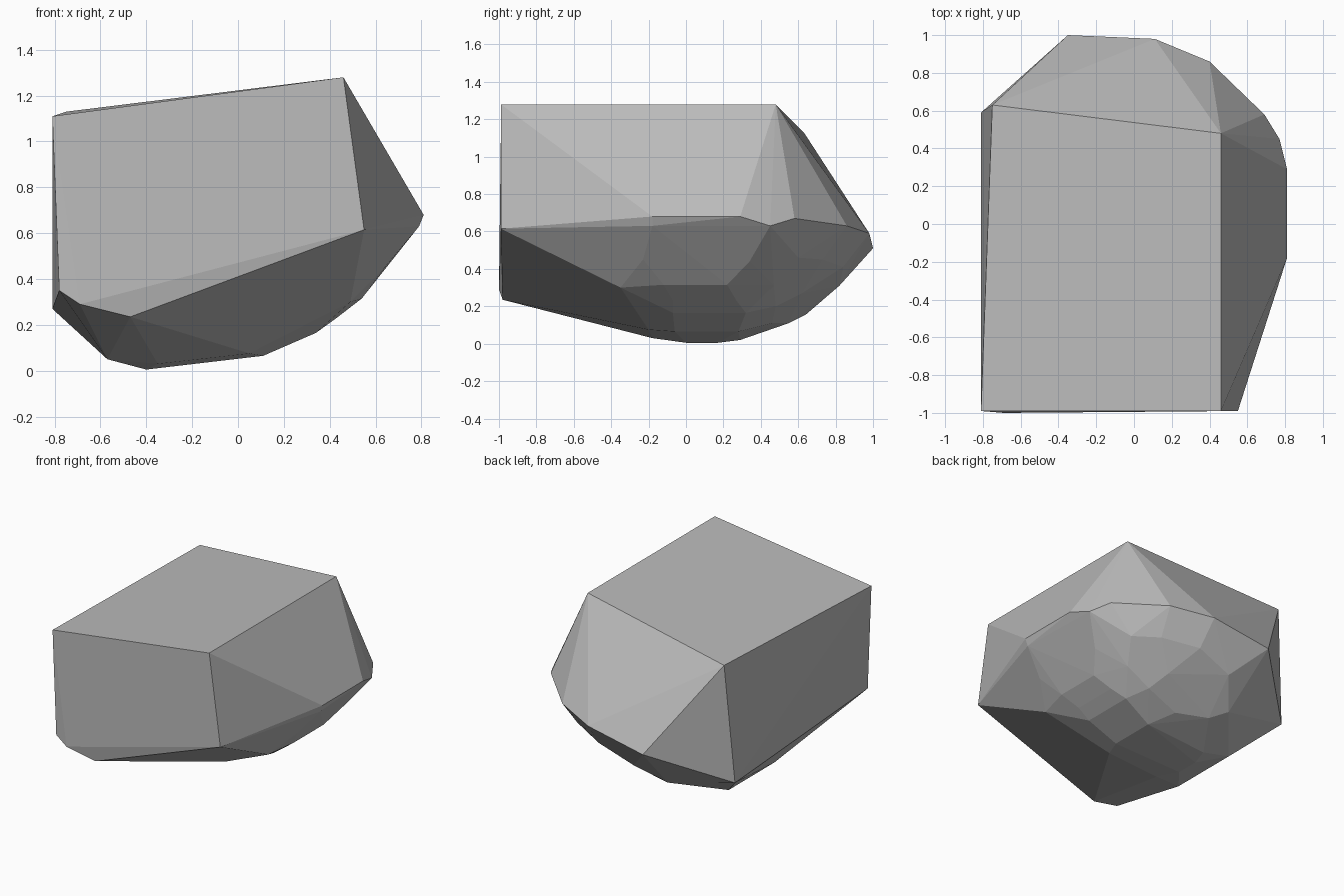
import bpy
import bmesh
import math

# Cut crown of the stone: four top corners
crown = [
    (0.46, -0.99, 1.28), (0.46, 0.48, 1.28),
    (-0.81, -0.99, 1.11), (-0.75, 0.63, 1.13),
]

# Ridge running round the widest part, front right to back left, then the front edge
ridge = [
    (0.55, -0.99, 0.615), (0.81, -0.18, 0.68), (0.81, 0.29, 0.68),
    (0.69, 0.58, 0.67), (0.40, 0.86, 0.63), (0.11, 0.98, 0.59),
    (-0.35, 1.0, 0.51), (-0.81, 0.59, 0.27), (-0.78, -0.99, 0.35),
    (-0.69, -1.0, 0.29), (-0.47, -0.98, 0.235),
]

# Rounded underside, central rows: x, z, then the y of both ends
rows = [
    (0.54, 0.315, -0.12, 0.22), (0.43, 0.23, -0.07, 0.27),
    (0.34, 0.165, -0.07, 0.32), (0.11, 0.065, -0.06, 0.28),
    (-0.40, 0.005, 0.0, 0.17), (-0.57, 0.05, -0.21, 0.32),
]

# Rounded underside, outer facets
underside = [
    (0.79, -0.18, 0.63), (0.64, -0.23, 0.45), (0.49, -0.35, 0.30),
    (0.38, -0.18, 0.21), (0.05, -0.20, 0.075), (-0.35, -0.18, 0.03),
    (0.77, 0.45, 0.63), (0.63, 0.34, 0.44), (0.45, 0.47, 0.31),
    (0.27, 0.48, 0.20), (0.53, 0.60, 0.46), (0.37, 0.73, 0.45),
    (0.22, 0.62, 0.27), (0.02, 0.46, 0.11), (0.12, 0.84, 0.41),
    (-0.37, 0.29, 0.02), (-0.20, 0.55, 0.11), (-0.30, 0.64, 0.155),
    (-0.15, 0.82, 0.31),
]

points = crown + ridge + underside
for x, z, y1, y2 in rows:
    points += [(x, y1, z), (x, y2, z)]

# Wrap the points in a faceted shell
bm = bmesh.new()
for p in points:
    bm.verts.new(p)
bmesh.ops.convex_hull(bm, input=bm.verts[:])
loose = [v for v in bm.verts if not v.link_faces]
bmesh.ops.delete(bm, geom=loose, context='VERTS')
bmesh.ops.dissolve_limit(bm, angle_limit=math.radians(1.0),
                         verts=bm.verts[:], edges=bm.edges[:])
bmesh.ops.recalc_face_normals(bm, faces=bm.faces[:])

mesh = bpy.data.meshes.new("stone_block")
bm.to_mesh(mesh)
bm.free()

# Plain grey stone
grey = bpy.data.materials.new("stone_grey")
grey.diffuse_color = (0.5, 0.5, 0.5, 1.0)
mesh.materials.append(grey)

stone = bpy.data.objects.new("stone_block", mesh)
bpy.context.collection.objects.link(stone)
